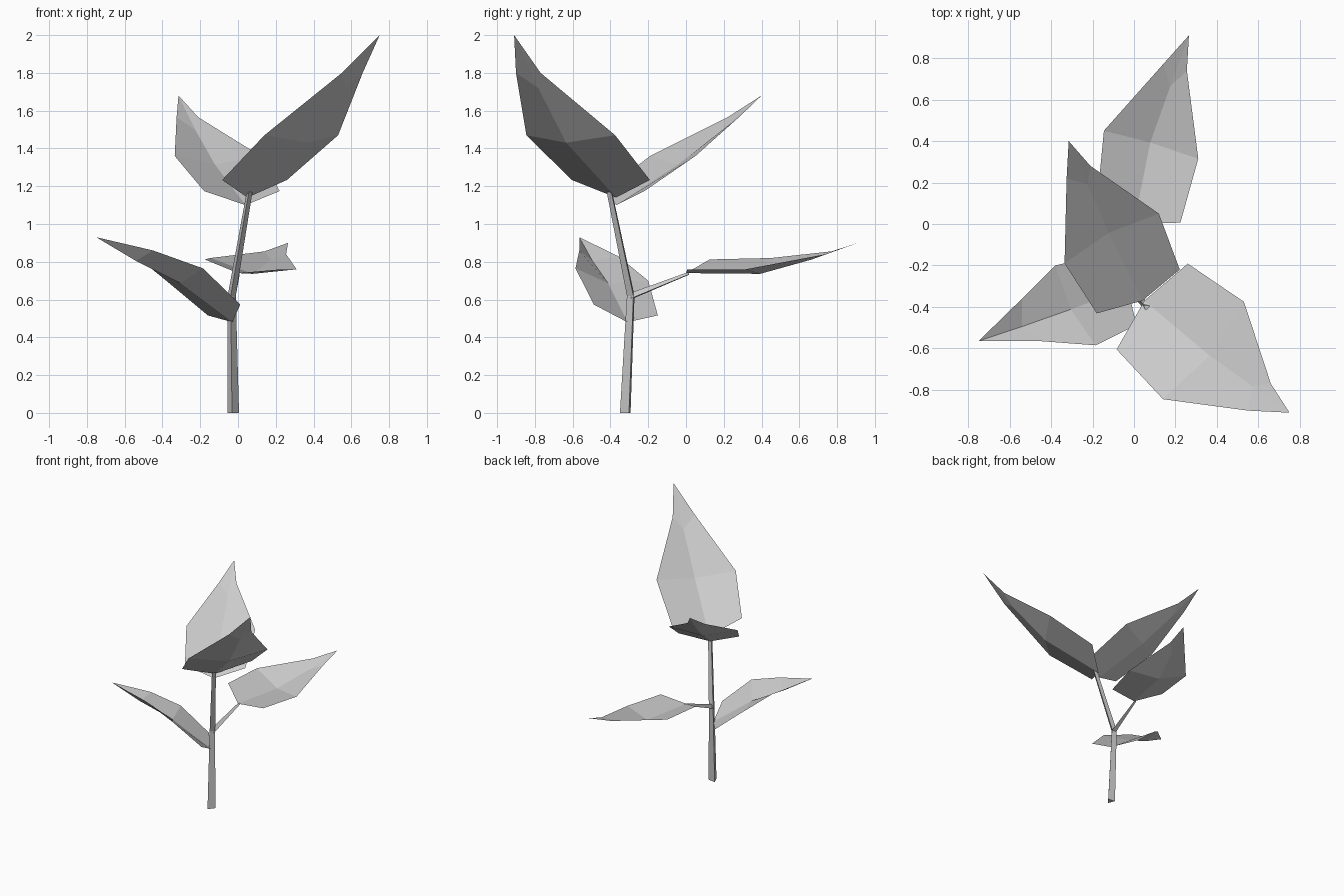
import bpy
import math
from mathutils import Vector

cube = bpy.data.objects.get("Cube")
if cube:
    bpy.data.objects.remove(cube, do_unlink=True)

# One plain grey for the whole plant
grey = bpy.data.materials.new("plain grey")
grey.use_nodes = True
colour = (0.6, 0.6, 0.6, 1)
grey.diffuse_color = colour
grey.node_tree.nodes["Principled BSDF"].inputs["Base Color"].default_value = colour


def add_mesh(name, verts, faces):
    mesh = bpy.data.meshes.new(name)
    mesh.from_pydata([tuple(v) for v in verts], [], faces)
    mesh.materials.append(grey)
    obj = bpy.data.objects.new(name, mesh)
    bpy.context.collection.objects.link(obj)
    return obj


def tapered_stalk(name, rings, across, along):
    """Three-sided stalk; each ring is (centre, radius), spanned by two axes."""
    verts, faces = [], []
    for centre, radius in rings:
        for k in range(3):
            a = math.radians(22 + 120 * k)
            verts.append(Vector(centre) + radius * (math.cos(a) * across + math.sin(a) * along))
    for r in range(len(rings) - 1):
        for k in range(3):
            a, b = 3 * r + k, 3 * r + (k + 1) % 3
            faces.append((a, b, b + 3, a + 3))
    last = len(verts) - 3
    faces += [(2, 1, 0), (last, last + 1, last + 2)]
    return add_mesh(name, verts, faces)


def leaf(name, base, wide_a, wide_b, narrow_a, narrow_b, tip):
    """Folded leaf sheet: rounded heel, widest row, narrow row, pointed tip."""
    base, wa, wb, na, nb, tip = map(Vector, (base, wide_a, wide_b, narrow_a, narrow_b, tip))
    spine, span = tip - base, wa - wb
    normal = spine.cross(span).normalized()
    if normal.z < 0:
        normal.negate()
    heel = base + 0.08 * spine + 0.034 * normal
    ha, hb = heel + 0.44 * span, heel - 0.44 * span
    mid = (wa + wb) / 2 - 0.055 * normal
    rib = mid.lerp(tip, 0.52) - 0.01 * normal
    verts = [base, ha, hb, wa, wb, mid, na, nb, rib, tip]
    faces = [(0, 5, 3, 1), (5, 8, 6, 3), (8, 9, 6),
             (0, 2, 4, 5), (5, 4, 7, 8), (8, 7, 9)]
    obj = add_mesh(name, verts, faces)
    # Keep the upper side of the sheet as the outside
    if sum((p.normal * p.area for p in obj.data.polygons), Vector()).z < 0:
        obj.data.flip_normals()
    return obj


# Stem with its bend, and the side twig that carries the rear leaf
X, Y, Z = Vector((1, 0, 0)), Vector((0, 1, 0)), Vector((0, 0, 1))
tapered_stalk("stem", [((-0.027, -0.315, 0), 0.035),
                       ((-0.035, -0.288, 0.62), 0.025),
                       ((0.06, -0.402, 1.17), 0.018)], X, Y)
tapered_stalk("rear_twig", [((-0.035, -0.29, 0.615), 0.022),
                            ((0, 0.015, 0.737), 0.01)], X, -Z)

# Four leaves
leaf("top_front_leaf", (0.05, -0.37, 1.14),
     (0.14, -0.845, 1.47), (0.53, -0.375, 1.47),
     (0.55, -0.9, 1.8), (0.66, -0.77, 1.8), (0.75, -0.91, 2))
leaf("top_back_leaf", (0.04, -0.37, 1.1),
     (-0.335, -0.19, 1.36), (0.12, 0.05, 1.36),
     (-0.325, 0.22, 1.565), (-0.21, 0.28, 1.565), (-0.315, 0.4, 1.68))
leaf("right_leaf", (-0.03, -0.31, 0.48),
     (-0.185, -0.585, 0.765), (-0.38, -0.2, 0.7),
     (-0.45, -0.565, 0.86), (-0.54, -0.36, 0.83), (-0.75, -0.565, 0.93))
leaf("rear_leaf", (0, 0, 0.74),
     (-0.145, 0.45, 0.82), (0.31, 0.315, 0.76),
     (0.14, 0.77, 0.855), (0.255, 0.74, 0.84), (0.265, 0.91, 0.9))
